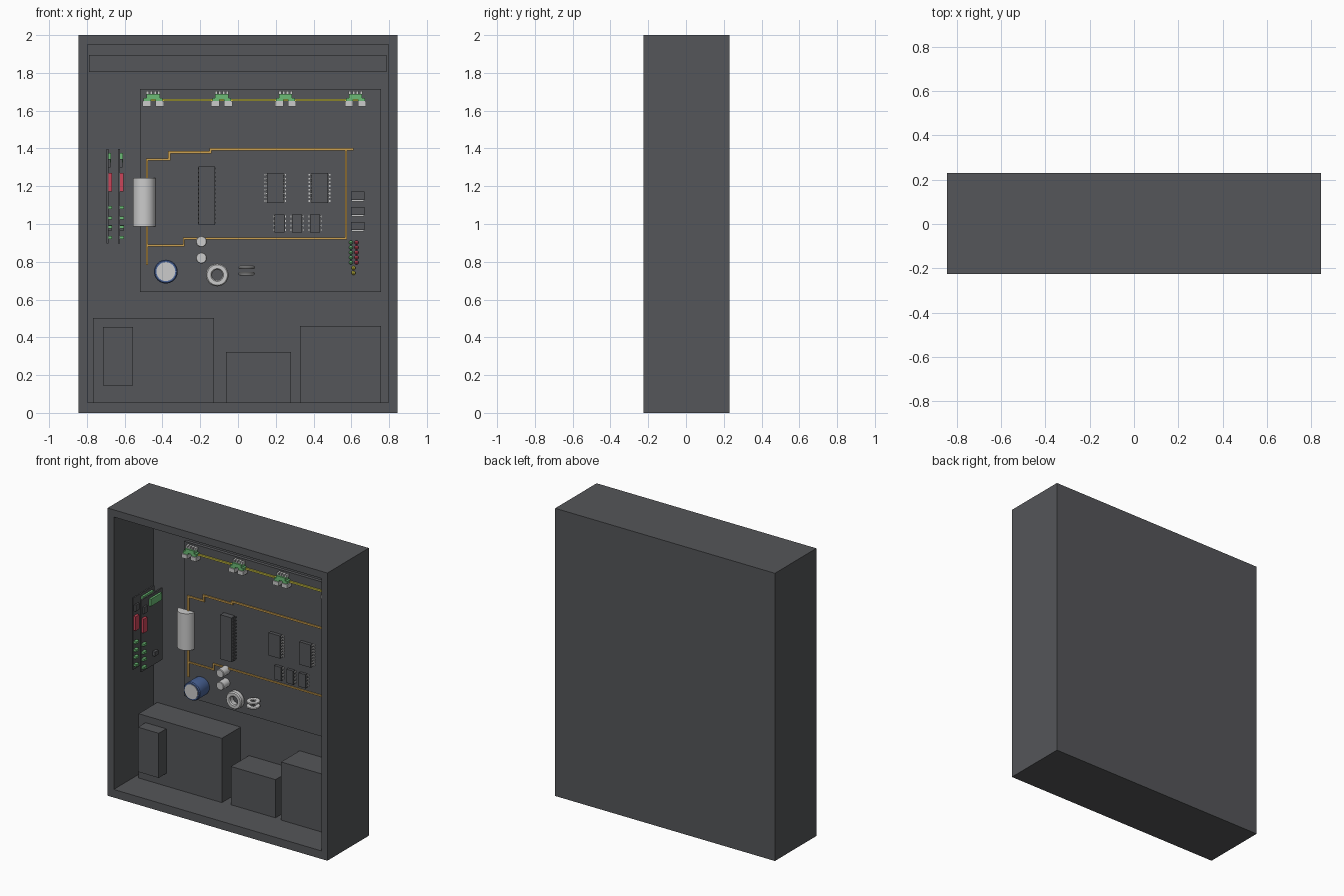
import bpy, bmesh, math
from mathutils import Vector

if "Cube" in bpy.data.objects:
    bpy.data.objects.remove(bpy.data.objects["Cube"])

COLOURS = {
    "dark": (0.09, 0.093, 0.1, 1), "copper": (0.62, 0.36, 0.08, 1),
    "yellow": (0.65, 0.58, 0.06, 1), "green": (0.15, 0.5, 0.18, 1),
    "red": (0.6, 0.06, 0.1, 1), "blue": (0.07, 0.13, 0.32, 1),
}
MATS = {}
for key, rgba in COLOURS.items():
    MATS[key] = bpy.data.materials.new(key)
    MATS[key].diffuse_color = rgba

FACE = 0.147   # front face of the circuit board
WALL = 0.21    # inner back wall


def finish(name, bm, colour=None, smooth=False):
    bmesh.ops.recalc_face_normals(bm, faces=bm.faces)
    mesh = bpy.data.meshes.new(name)
    bm.to_mesh(mesh)
    bm.free()
    ob = bpy.data.objects.new(name, mesh)
    bpy.context.collection.objects.link(ob)
    if colour:
        mesh.materials.append(MATS[colour])
    if smooth:
        bpy.ops.object.select_all(action='DESELECT')
        ob.select_set(True)
        bpy.context.view_layer.objects.active = ob
        bpy.ops.object.shade_smooth_by_angle(angle=math.radians(35))
    return ob


def boxes(name, items, colour=None):
    """One object from boxes given as (x0, x1, y0, y1, z0, z1)."""
    bm = bmesh.new()
    for x0, x1, y0, y1, z0, z1 in items:
        vs = bmesh.ops.create_cube(bm, size=1)["verts"]
        for v in vs:
            v.co = Vector((x1 if v.co.x > 0 else x0, y1 if v.co.y > 0 else y0,
                           z1 if v.co.z > 0 else z0))
    return finish(name, bm, colour)


def lathe(name, profile, centres, axis="Y", colour=None, closed=False, steps=32):
    """Turn a (radius, height) profile; axis Y points out of the board."""
    bm = bmesh.new()
    for c in centres:
        rings = []
        for i in range(steps):
            a = 2 * math.pi * i / steps
            ring = []
            for r, h in profile:
                p = (r * math.cos(a), r * math.sin(a), h)
                if axis == "Y":
                    p = (p[0], -h, p[1])
                ring.append(bm.verts.new(Vector(c) + Vector(p)))
            rings.append(ring)
        n = len(profile)
        for i in range(steps):
            a, b = rings[i], rings[(i + 1) % steps]
            for j in range(n if closed else n - 1):
                k = (j + 1) % n
                bm.faces.new((a[j], b[j], b[k], a[k]))
        if not closed:
            bm.faces.new([r[0] for r in rings])
            bm.faces.new([r[-1] for r in rings])
    return finish(name, bm, colour, True)


# Open-fronted case
bm = bmesh.new()
for v in bmesh.ops.create_cube(bm, size=1)["verts"]:
    v.co = Vector((v.co.x * 1.69, 0.23 if v.co.y > 0 else -0.225, v.co.z * 2 + 1))
bm.normal_update()
front = min(bm.faces, key=lambda f: f.calc_center_median().y)
bmesh.ops.inset_region(bm, faces=[front], thickness=0.04)
for v in front.verts:
    v.co.x = math.copysign(0.798, v.co.x)
    v.co.z = 1.95 if v.co.z > 1 else 0.056
ext = bmesh.ops.extrude_face_region(bm, geom=[front])
for v in [g for g in ext["geom"] if isinstance(g, bmesh.types.BMVert)]:
    v.co.y = WALL
if front.is_valid:
    bmesh.ops.delete(bm, geom=[front], context='FACES_ONLY')
finish("case", bm, "dark")

# Large inner blocks and board
boxes("top_bar", [(-0.79, 0.785, 0.12, WALL, 1.805, 1.895)], "dark")
boxes("power_supply", [(-0.768, -0.127, 0.005, WALL, 0.056, 0.503)], "dark")
boxes("power_supply_panel", [(-0.715, -0.555, -0.078, 0.005, 0.145, 0.455)], "dark")
boxes("middle_unit", [(-0.063, 0.28, 0.012, WALL, 0.056, 0.322)], "dark")
boxes("right_unit", [(0.327, 0.757, 0.006, WALL, 0.056, 0.46)], "dark")
boxes("circuit_board", [(-0.518, 0.756, FACE, FACE + 0.025, 0.64, 1.715)], "dark")


# Copper traces
def trace(name, points, w=0.012):
    h = w / 2
    boxes(name, [(min(a[0], b[0]) - h, max(a[0], b[0]) + h, FACE - 0.008, FACE,
                  min(a[1], b[1]) - h, max(a[1], b[1]) + h)
                 for a, b in zip(points, points[1:])], "copper")


trace("upper_trace", [(-0.482, 0.79), (-0.482, 1.342), (-0.364, 1.342), (-0.364, 1.38),
                      (-0.145, 1.38), (-0.145, 1.396), (0.606, 1.396)])
trace("lower_trace", [(0.571, 1.396), (0.571, 0.924), (-0.287, 0.924),
                      (-0.287, 0.886), (-0.482, 0.886)], 0.01)

# Half-round canister on the left edge
bm = bmesh.new()
arc = [bm.verts.new((-0.497 + 0.06 * math.cos(math.pi * i / 20),
                     FACE - 0.06 * math.sin(math.pi * i / 20), 0.987)) for i in range(21)]
base = bm.faces.new(arc)
top = bmesh.ops.extrude_face_region(bm, geom=[base], use_keep_orig=True)
bmesh.ops.translate(bm, vec=(0, 0, 0.256),
                    verts=[g for g in top["geom"] if isinstance(g, bmesh.types.BMVert)])
finish("half_round_canister", bm, None, True)

# Capacitors, coil and stacked rings
lathe("large_capacitor", [(0.06, 0), (0.063, 0.01), (0.063, 0.106), (0.058, 0.113),
                          (0.05, 0.113)], [(-0.382, FACE, 0.748)], colour="blue")
lathe("large_capacitor_top", [(0.05, 0.1), (0.05, 0.116)], [(-0.382, FACE, 0.748)])
lathe("small_capacitors", [(0.029, 0), (0.029, 0.066), (0.026, 0.07)],
      [(-0.194, FACE, 0.907), (-0.194, FACE, 0.82)])
lathe("coil_ring", [(0.03, 0), (0.054, 0), (0.06, 0.008), (0.06, 0.034), (0.054, 0.042),
                    (0.034, 0.042), (0.028, 0.034), (0.028, 0.008)],
      [(-0.11, FACE, 0.73)], closed=True)
tube = [(0.03 + 0.015 * math.cos(math.tau * i / 10), 0.01 * math.sin(math.tau * i / 10))
        for i in range(10)]
lathe("stacked_rings", tube, [(0.046, 0.103, 0.77), (0.046, 0.103, 0.737)], "Z", closed=True)


# Chips with two rows of pins
def chip(name, x, z, w, h, n, top, pin=0.014, pin_colour=None):
    boxes(name, [(x - w / 2, x + w / 2, FACE - top, FACE - 0.006, z - h / 2, z + h / 2)], "dark")
    pins = []
    for i in range(n):
        pz = z + h * ((i + 0.5) / n - 0.5)
        t = h / n * 0.22
        for s in (-1, 1):
            inner, mid, outer = x + s * w / 2, x + s * (w / 2 + pin * 0.5), x + s * (w / 2 + pin)
            for a, b, y0, y1 in ((inner, mid, FACE - top * 0.6, FACE),
                                 (mid, outer, FACE - 0.006, FACE)):
                pins.append((min(a, b), max(a, b), y0, y1, pz - t, pz + t))
    boxes(name + "_pins", pins, pin_colour)


chip("processor_chip", -0.165, 1.15, 0.086, 0.308, 14, 0.045, 0.006, "dark")
for i, x in enumerate((0.197, 0.432)):
    chip(f"medium_chip_{i + 1}", x, 1.191, 0.087, 0.158, 8, 0.03)
for i, x in enumerate((0.219, 0.313, 0.408)):
    chip(f"small_chip_{i + 1}", x, 1.003, 0.053, 0.095, 4, 0.025, 0.008)

# Regulators with metal tabs
for i, z in enumerate((1.147, 1.067, 0.987)):
    boxes(f"regulator_{i + 1}", [(0.599, 0.671, FACE - 0.025, FACE, z - 0.02, z + 0.024)], "dark")
    boxes(f"regulator_tab_{i + 1}", [(0.602, 0.668, FACE - 0.01, FACE, z - 0.028, z - 0.02)])

# Indicator lights
dome = [(0.011, 0), (0.011, 0.016), (0.009, 0.023), (0.004, 0.027)]
rows = [0.902 - 0.0265 * i for i in range(5)]
lathe("green_lights", dome, [(0.598, FACE, z) for z in rows], colour="green", steps=12)
lathe("red_lights", dome, [(0.627, FACE, z) for z in rows], colour="red", steps=12)
lathe("yellow_lights", dome, [(0.611, FACE, z) for z in (0.767, 0.741)], colour="yellow", steps=12)

# Top rail and its terminal clips
boxes("yellow_rail", [(-0.477, 0.648, FACE - 0.015, FACE - 0.003, 1.651, 1.662)], "yellow")
for i, x in enumerate((-0.449, -0.086, 0.252, 0.622)):
    boxes(f"clip_body_{i + 1}", [
        (x - 0.035, x + 0.035, 0.107, FACE, 1.66, 1.688),
        (x - 0.05, x - 0.012, 0.107, FACE, 1.648, 1.668),
        (x + 0.012, x + 0.05, 0.107, FACE, 1.648, 1.668)], "green")
    boxes(f"clip_feet_{i + 1}", [(x + s * 0.034 - 0.022, x + s * 0.034 + 0.022,
                                  0.1, FACE, 1.622, 1.65) for s in (-1, 1)])
    boxes(f"clip_pins_{i + 1}", [(x + k * 0.02 - 0.007, x + k * 0.02 + 0.007,
                                  0.118, FACE, 1.686, 1.704) for k in (-1.5, -0.5, 0.5, 1.5)])

# Two upright plug-in cards on the left
for i, x in enumerate((-0.691, -0.629)):
    n = i + 1
    s = x + 0.005
    boxes(f"card_{n}", [(x - 0.005, s, -0.172, 0.06, 0.897, 1.396)], "dark")
    boxes(f"card_connector_{n}", [(s, s + 0.014, -0.085, 0.035, 1.325, 1.375)], "green")
    boxes(f"card_relay_{n}", [(s, s + 0.018, -0.17, -0.13, 1.172, 1.27)], "red")
    boxes(f"card_terminals_{n}", [(s, s + 0.02, -0.168, -0.135, z - 0.008, z + 0.008)
                                  for z in (1.087, 1.032, 0.983, 0.928)], "green")
    boxes(f"card_blocks_{n}", [(s, s + 0.012, -0.16, -0.12, 1.3, 1.345),
                               (s, s + 0.02, -0.05, -0.01, 0.965, 0.995)], "dark")

for m in bpy.data.materials:
    if m.users and not m.is_grease_pencil:
        m.use_nodes = True
        m.node_tree.nodes["Principled BSDF"].inputs["Base Color"].default_value = m.diffuse_color
